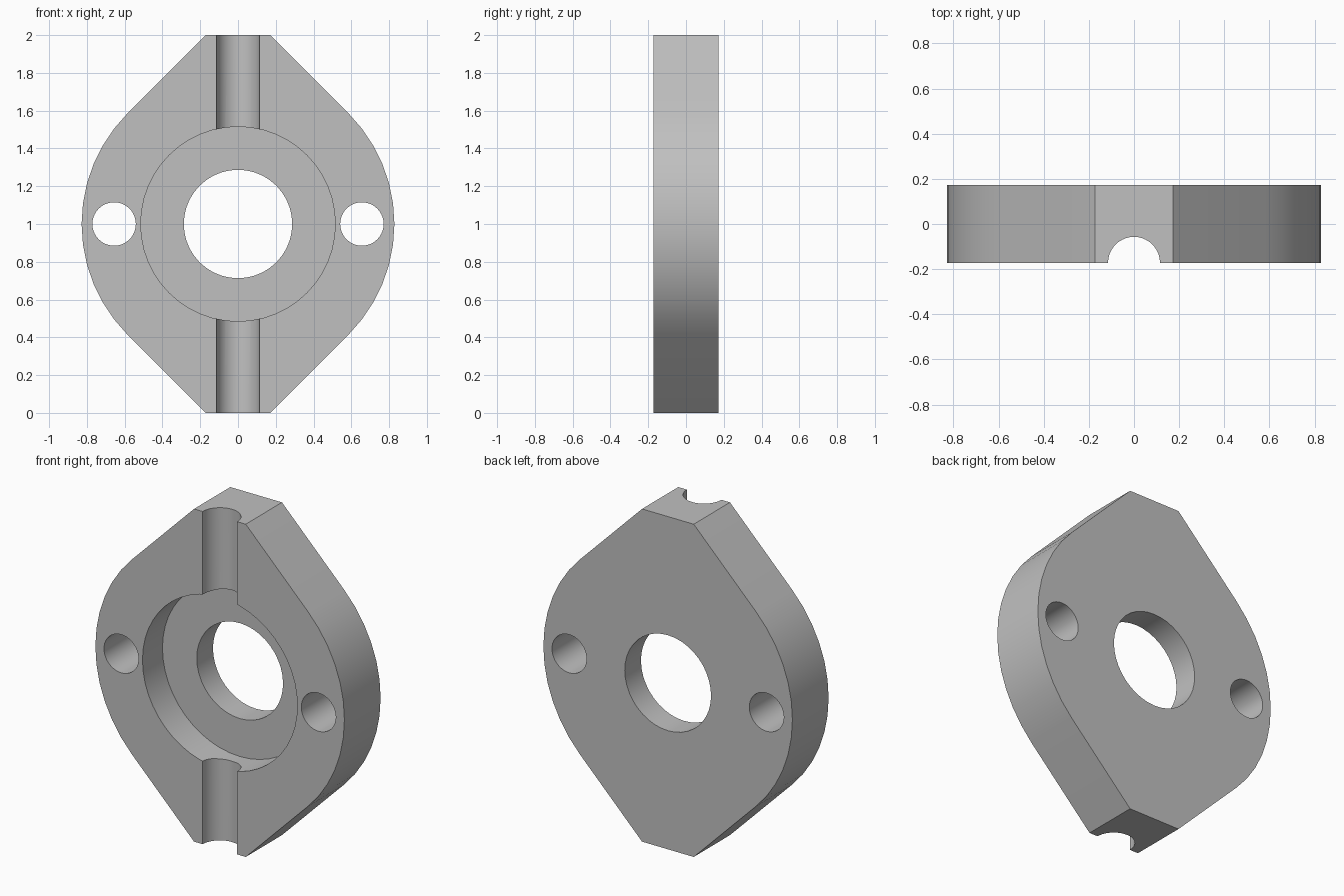
import bpy, bmesh, math
from mathutils import Matrix

default = bpy.data.objects.get("Cube")
if default:
    bpy.data.objects.remove(default, do_unlink=True)

HALF = 0.172      # half thickness, also half width of the flat ends
RADIUS = 0.828    # rounded sides, tangent to the 45 degree shoulders


def make_object(name, bm):
    bmesh.ops.recalc_face_normals(bm, faces=bm.faces)
    mesh = bpy.data.meshes.new(name)
    bm.to_mesh(mesh)
    bm.free()
    obj = bpy.data.objects.new(name, mesh)
    bpy.context.collection.objects.link(obj)
    return obj


def cylinder_cutter(name, radius, length, location, along_y=True, segments=40):
    bm = bmesh.new()
    turn = Matrix.Rotation(math.pi / 2, 4, 'X') if along_y else Matrix.Identity(4)
    bmesh.ops.create_cone(bm, cap_ends=True, segments=segments, radius1=radius,
                          radius2=radius, depth=length,
                          matrix=Matrix.Translation(location) @ turn)
    cutter = make_object(name, bm)
    cutter.hide_render = True
    return cutter


# Plate outline: two arcs joined by straight shoulders and flat ends
steps = 12
right = [(RADIUS * math.cos(a), 1 + RADIUS * math.sin(a))
         for a in (math.radians(-45 + 90 * i / steps) for i in range(steps + 1))]
right = [(HALF, 0)] + right + [(HALF, 2)]
outline = right + [(-x, z) for x, z in reversed(right)]

bm = bmesh.new()
face = bm.faces.new([bm.verts.new((x, -HALF, z)) for x, z in outline])
extruded = bmesh.ops.extrude_face_region(bm, geom=[face])["geom"]
bmesh.ops.translate(bm, vec=(0, 2 * HALF, 0),
                    verts=[v for v in extruded if isinstance(v, bmesh.types.BMVert)])
plate = make_object("flange_plate", bm)

# Grey metal
metal = bpy.data.materials.new("grey metal")
metal.use_nodes = True
grey = (0.53, 0.53, 0.53, 1)
metal.diffuse_color = grey
metal.node_tree.nodes["Principled BSDF"].inputs["Base Color"].default_value = grey
plate.data.materials.append(metal)

# Bore, front pocket, bolt holes and vertical groove
cutters = [
    cylinder_cutter("pocket_cutter", 0.515, 0.38, (0, -HALF, 1), segments=48),
    cylinder_cutter("bore_cutter", 0.287, 1, (0, 0, 1)),
    cylinder_cutter("groove_cutter", 0.115, 3, (0, -HALF, 1), along_y=False),
]
for side in (-1, 1):
    cutters.append(cylinder_cutter("bolt_hole_cutter", 0.115, 1, (side * 0.656, 0, 1)))

bpy.context.view_layer.objects.active = plate
plate.select_set(True)
for cutter in cutters:
    cut = plate.modifiers.new(cutter.name, 'BOOLEAN')
    cut.operation = 'DIFFERENCE'
    cut.solver = 'EXACT'
    cut.object = cutter
    bpy.ops.object.modifier_apply(modifier=cut.name)
    bpy.data.objects.remove(cutter, do_unlink=True)

bpy.ops.object.select_all(action='DESELECT')
plate.select_set(True)
bpy.ops.object.shade_smooth_by_angle(angle=math.radians(30))
